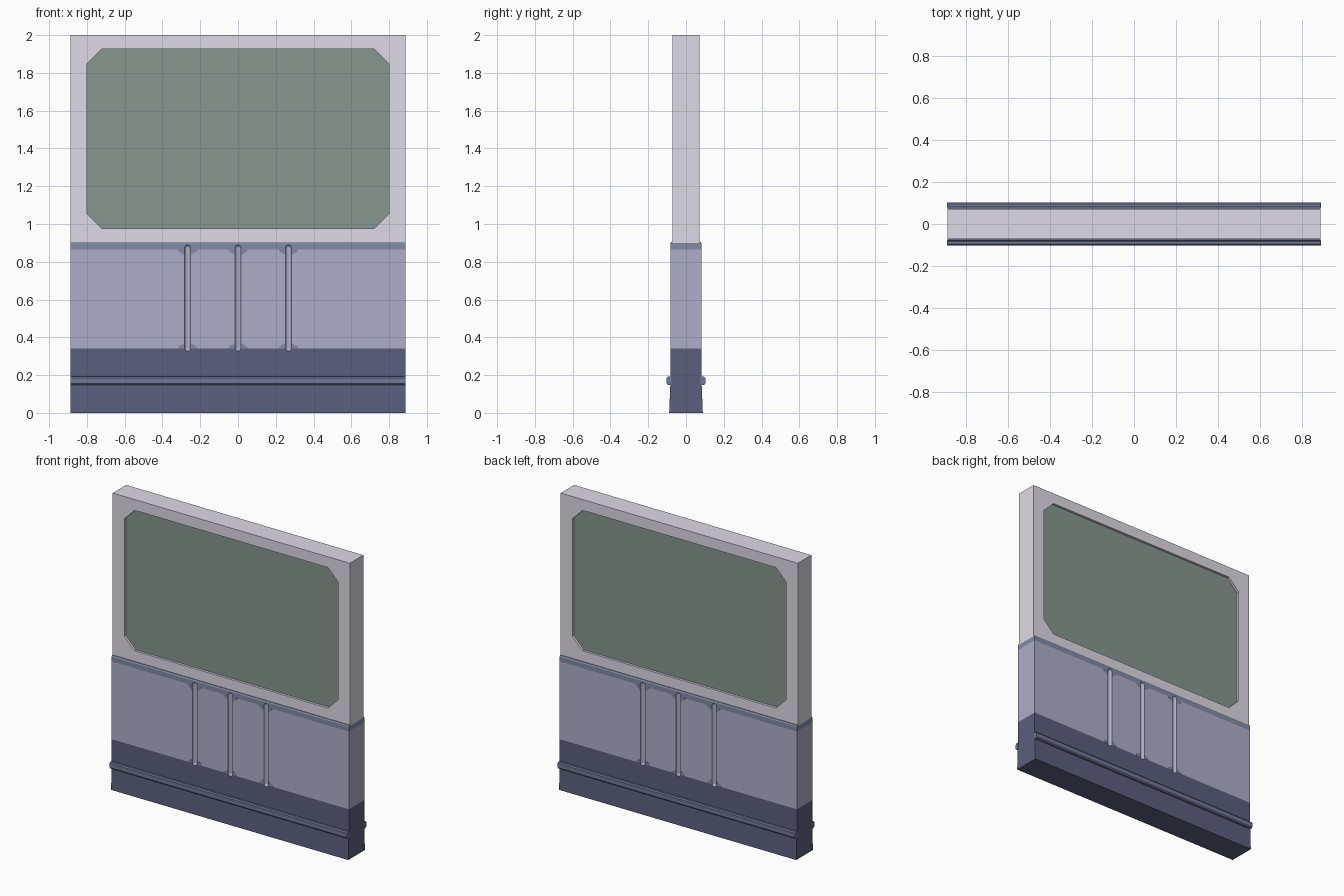
import bpy, bmesh, math

if "Cube" in bpy.data.objects:
    bpy.data.objects.remove(bpy.data.objects["Cube"])

W = 0.887  # half width of the door


def material(name, rgb):
    m = bpy.data.materials.new(name)
    m.diffuse_color = (*rgb, 1)
    m.use_nodes = True
    m.node_tree.nodes["Principled BSDF"].inputs["Base Color"].default_value = m.diffuse_color
    return m


FRAME = material("pale_grey", (0.73, 0.70, 0.78))
GLASS = material("green_glass", (0.245, 0.31, 0.275))
PANEL = material("lavender_grey", (0.42, 0.43, 0.59))
BASE = material("dark_slate", (0.105, 0.114, 0.205))
BAND = material("blue_grey", (0.22, 0.262, 0.375))
RAIL = material("mid_slate", (0.17, 0.188, 0.32))


def finish(bm, name, mats):
    bmesh.ops.recalc_face_normals(bm, faces=bm.faces)
    me = bpy.data.meshes.new(name)
    bm.to_mesh(me)
    bm.free()
    for m in mats:
        me.materials.append(m)
    ob = bpy.data.objects.new(name, me)
    bpy.context.collection.objects.link(ob)
    return ob


def add_prism(bm, pts, axis, lo, hi):
    """Extrude a 2D outline: (y, z) along x, or (x, z) along y."""
    def place(p, t):
        return (t, p[0], p[1]) if axis == 'X' else (p[0], t, p[1])
    a = [bm.verts.new(place(p, lo)) for p in pts]
    b = [bm.verts.new(place(p, hi)) for p in pts]
    bm.faces.new(a)
    bm.faces.new(b[::-1])
    for i in range(len(pts)):
        j = (i + 1) % len(pts)
        bm.faces.new((a[i], a[j], b[j], b[i]))


def prism(name, pts, axis, lo, hi, mat):
    bm = bmesh.new()
    add_prism(bm, pts, axis, lo, hi)
    return finish(bm, name, [mat])


def cut(ob, cutter):
    mod = ob.modifiers.new("cut", 'BOOLEAN')
    mod.operation = 'DIFFERENCE'
    mod.solver = 'EXACT'
    mod.object = cutter
    bpy.context.view_layer.objects.active = ob
    bpy.ops.object.modifier_apply(modifier=mod.name)
    bpy.data.objects.remove(cutter)


def octagon(hx, lo, hi, c):
    return [(-hx + c, lo), (hx - c, lo), (hx, lo + c), (hx, hi - c),
            (hx - c, hi), (-hx + c, hi), (-hx, hi - c), (-hx, lo + c)]


# Upper frame with a clipped-corner opening, and the glass set in it
frame = prism("window_frame", [(-W, 0.9), (W, 0.9), (W, 2), (-W, 2)], 'Y', -0.072, 0.072, FRAME)
cut(frame, prism("opening_cutter", octagon(0.8, 0.977, 1.927, 0.078), 'Y', -0.2, 0.2, FRAME))
prism("window_glass", octagon(0.8, 0.977, 1.927, 0.078), 'Y', -0.056, 0.056, GLASS)

# Lower body: stacked rectangular rings, flared at the foot, one colour per level
levels = [(0.089, 0, 1), (0.083, 0.15, 1), (0.082, 0.34, 0), (0.082, 0.866, 2),
          (0.082, 0.898, 2), (0.077, 0.906, 2)]
bm = bmesh.new()
rings = [[bm.verts.new((x, y, z)) for x, y in ((-W, -h), (W, -h), (W, h), (-W, h))]
         for h, z, _ in levels]
bm.faces.new(rings[0]).material_index = 1
bm.faces.new(rings[-1]).material_index = 2
for a, b, level in zip(rings, rings[1:], levels):
    for i in range(4):
        j = (i + 1) % 4
        bm.faces.new((a[i], a[j], b[j], b[i])).material_index = level[2]
body = finish(bm, "lower_body", [PANEL, BASE, BAND])

# Round-ended upright grooves, three on each side
for x in (-0.267, 0, 0.267):
    for y in (-0.084, 0.084):
        bm = bmesh.new()
        bmesh.ops.create_uvsphere(bm, u_segments=12, v_segments=7, radius=0.017)
        for v in bm.verts:
            v.co.z += 0.872 if v.co.z > 0 else 0.344
            v.co.x += x
            v.co.y += y
        cut(body, finish(bm, "groove_cutter", [PANEL]))

# Painted corner patches beside the groove ends
bm = bmesh.new()
for x in (-0.267, 0, 0.267):
    for s in (-1, 1):
        for z, d in ((0.866, -1), (0.34, 1)):
            tri = [(x + s * 0.0175, z), (x + s * 0.053, z),
                   (x + s * 0.045, z + d * 0.014), (x + s * 0.0175, z + d * 0.028)]
            for side in (-1, 1):
                add_prism(bm, tri, 'Y', side * 0.081, side * 0.0828)
finish(bm, "groove_end_patches", [BAND])

# Bumper rails along the front and back
for side, label in ((-1, "front"), (1, "back")):
    outline = [(0.078, 0.148), (0.096, 0.148), (0.102, 0.155),
               (0.102, 0.185), (0.096, 0.192), (0.078, 0.192)]
    prism(label + "_rail", [(side * y, z) for y, z in outline], 'X', -W - 0.001, W + 0.001, RAIL)
